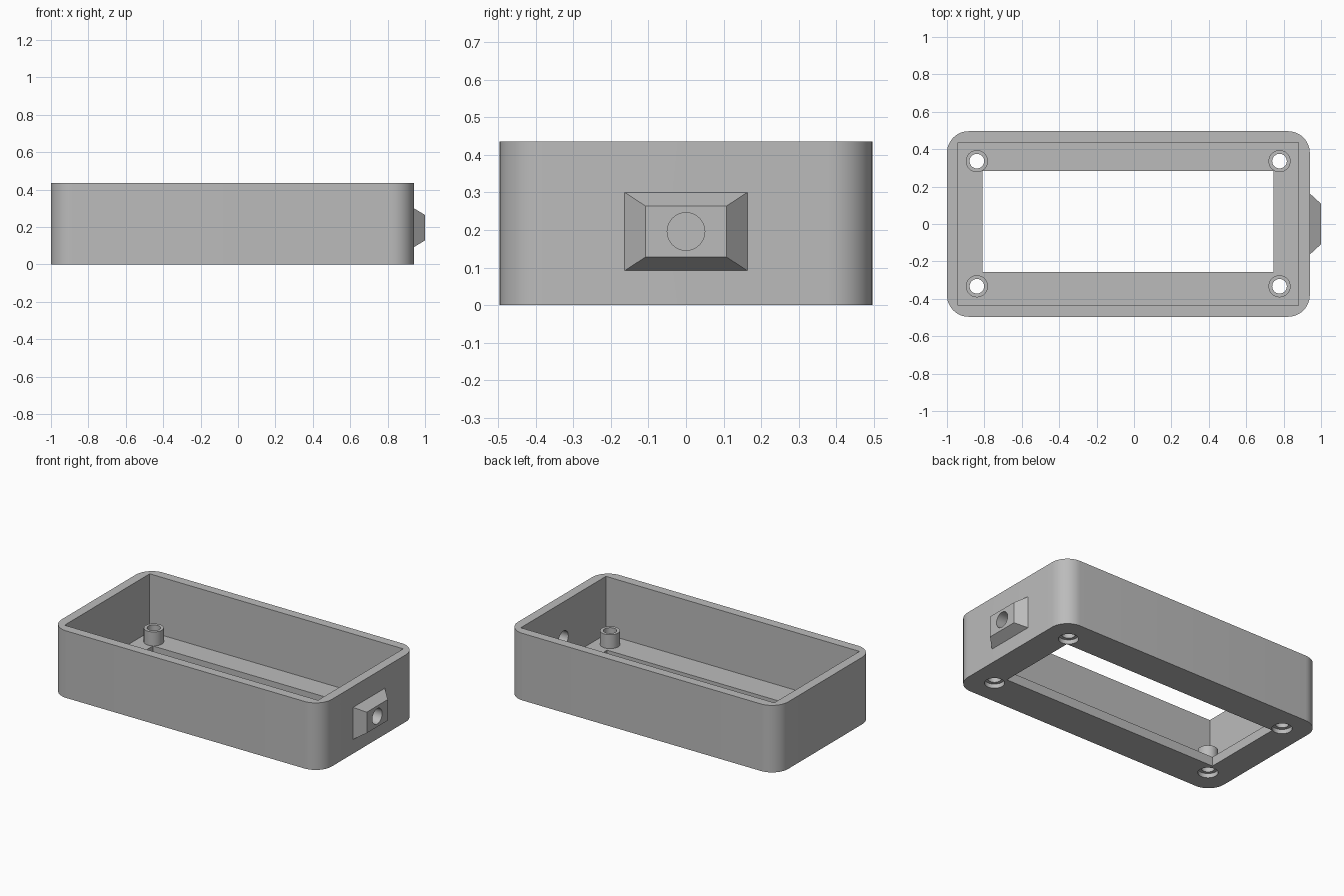
import bpy, bmesh, math
from mathutils import Matrix, Vector

cube = bpy.data.objects.get("Cube")
if cube:
    bpy.data.objects.remove(cube, do_unlink=True)

grey = bpy.data.materials.new("plain grey")
grey.use_nodes = True
COLOUR = (0.5, 0.5, 0.5, 1)
grey.diffuse_color = COLOUR
grey.node_tree.nodes["Principled BSDF"].inputs["Base Color"].default_value = COLOUR

HEIGHT, FLOOR = 0.435, 0.06
X_MIN, X_MAX, HALF_Y, RADIUS = -1.0, 0.94, 0.496, 0.116


def make(name, bm):
    bmesh.ops.recalc_face_normals(bm, faces=bm.faces)
    mesh = bpy.data.meshes.new(name)
    bm.to_mesh(mesh)
    bm.free()
    mesh.materials.append(grey)
    obj = bpy.data.objects.new(name, mesh)
    bpy.context.collection.objects.link(obj)
    return obj


def box(name, low, high):
    low, high = Vector(low), Vector(high)
    bm = bmesh.new()
    bmesh.ops.create_cube(bm, size=1, matrix=Matrix.Translation((low + high) / 2)
                          @ Matrix.Diagonal((*(high - low), 1)))
    return make(name, bm)


def cylinder(name, centre, radius, depth, along_x=False):
    turn = Matrix.Rotation(math.pi / 2, 4, "Y") if along_x else Matrix.Identity(4)
    bm = bmesh.new()
    bmesh.ops.create_cone(bm, cap_ends=True, segments=48, radius1=radius, radius2=radius,
                          depth=depth, matrix=Matrix.Translation(centre) @ turn)
    return make(name, bm)


def cut(cutter, *targets):
    """Subtract the cutter from each target, then discard it."""
    cutter.hide_render = True
    for obj in targets:
        bpy.context.view_layer.objects.active = obj
        mod = obj.modifiers.new("cut", "BOOLEAN")
        mod.operation, mod.solver, mod.object = "DIFFERENCE", "EXACT", cutter
        bpy.ops.object.modifier_apply(modifier=mod.name)
    bpy.data.objects.remove(cutter, do_unlink=True)


# Case: rounded rectangle extruded upward
bm = bmesh.new()
corners = [(X_MAX - RADIUS, HALF_Y - RADIUS), (X_MIN + RADIUS, HALF_Y - RADIUS),
           (X_MIN + RADIUS, RADIUS - HALF_Y), (X_MAX - RADIUS, RADIUS - HALF_Y)]
outline = []
STEPS = 12
for i, (cx, cy) in enumerate(corners):
    for s in range(STEPS + 1):
        a = (i + s / STEPS) * math.pi / 2
        outline.append(bm.verts.new((cx + RADIUS * math.cos(a), cy + RADIUS * math.sin(a), 0)))
base = bm.faces.new(outline)
top = bmesh.ops.extrude_face_region(bm, geom=[base])["geom"]
bmesh.ops.translate(bm, vec=(0, 0, HEIGHT),
                    verts=[v for v in top if isinstance(v, bmesh.types.BMVert)])
case = make("case", bm)

# Square-cornered cavity and the window through the floor
cut(box("cavity_cutter", (-0.94, -0.436, FLOOR), (0.88, 0.437, 1)), case)
cut(box("window_cutter", (-0.81, -0.257, -1), (0.747, 0.284, 0.2)), case)

# Screw bosses with through bores and counterbores underneath
parts = [case]
for x in (-0.84, 0.778):
    for y in (-0.333, 0.336):
        side = ("left" if x > 0 else "right") + ("_back" if y > 0 else "_front")
        boss = cylinder(side + "_boss", (x, y, FLOOR + 0.045), 0.059, 0.09)
        cut(cylinder("bore_cutter", (x, y, 0.1), 0.039, 0.5), case, boss)
        cut(cylinder("counterbore_cutter", (x, y, 0), 0.059, 0.056), case)
        parts.append(boss)

# Tapered cable outlet on the end wall
bm = bmesh.new()
rings = []
for x, half_y, z0, z1 in ((X_MAX, 0.163, 0.092, 0.3), (1.0, 0.108, 0.128, 0.264)):
    rings.append([bm.verts.new((x, y, z)) for y, z in
                  ((-half_y, z0), (half_y, z0), (half_y, z1), (-half_y, z1))])
for ring in rings:
    bm.faces.new(ring)
for i in range(4):
    j = (i + 1) % 4
    bm.faces.new((rings[0][i], rings[0][j], rings[1][j], rings[1][i]))
outlet = make("cable_outlet", bm)
cut(cylinder("cable_hole_cutter", (0.94, 0, 0.196), 0.05, 0.3, True), case, outlet)
parts.append(outlet)

# Smooth the round surfaces, keep hard edges
bpy.ops.object.select_all(action="DESELECT")
for obj in parts:
    obj.select_set(True)
bpy.context.view_layer.objects.active = case
bpy.ops.object.shade_smooth_by_angle(angle=math.radians(30))
